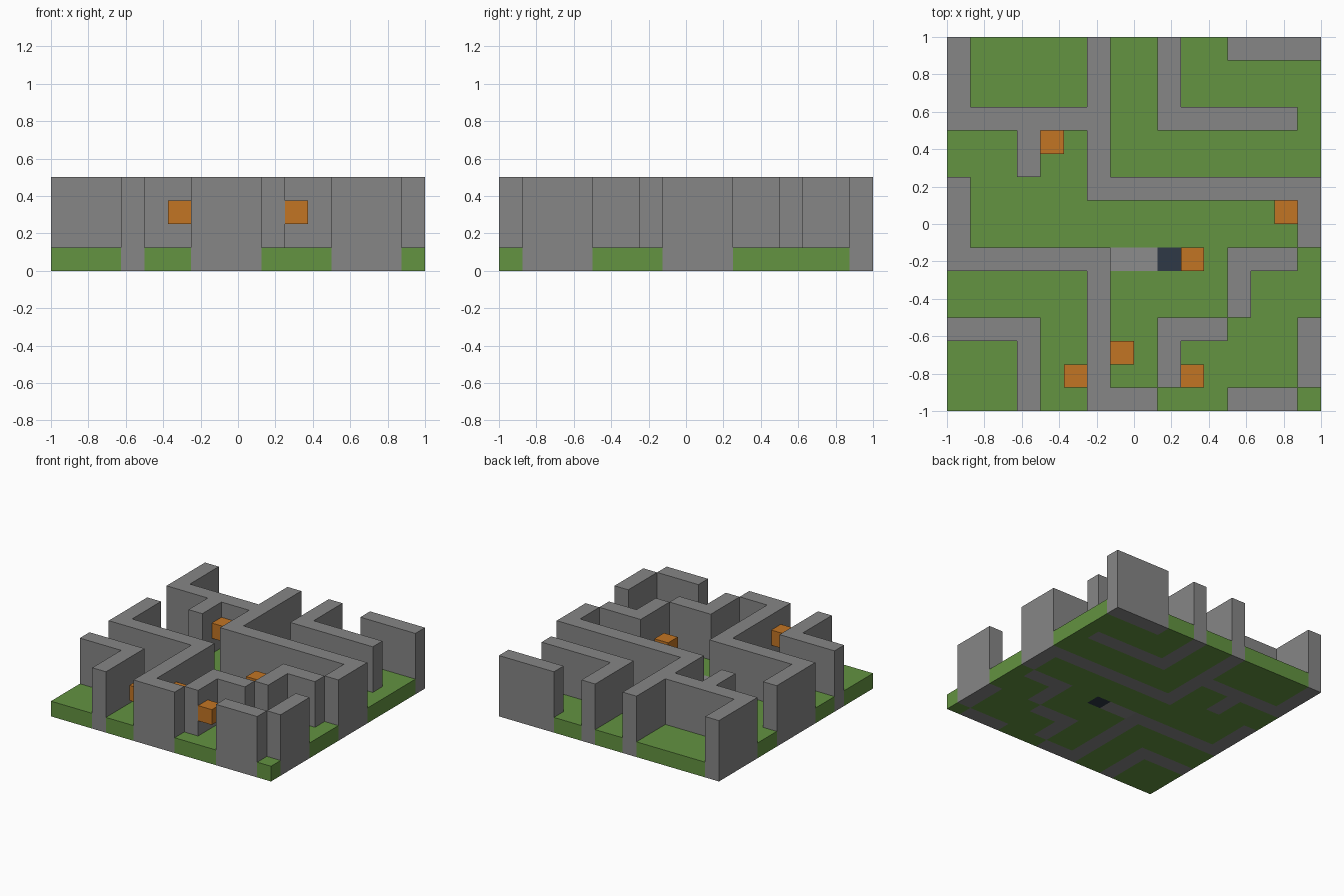
import bpy
import bmesh
import math
from mathutils import Vector

if "Cube" in bpy.data.objects:
    bpy.data.objects.remove(bpy.data.objects["Cube"], do_unlink=True)

# Floor plan, back row first: # wall, t torch, p paving, d dark slab, . grass
PLAN = [
    "#.....#..#..####",
    "#.....#..#......",
    "#.....#..#......",
    "#######..######.",
    "...#t.#.........",
    "...#..#.........",
    "#.....##########",
    "#.............t#",
    "#..............#",
    "#######ppdt.###.",
    "......#.....#...",
    "......#.....#...",
    "####..#..###...#",
    "...#..#t.#.....#",
    "...#.t#..#t....#",
    "...#..###...###.",
]
CELL = 2 / len(PLAN)
WALL_LAYERS = 4
TORCH_LAYER = 2


def make_material(name, rgb):
    linear = [(v / 255 / 12.92) if v < 11 else ((v / 255 + 0.055) / 1.055) ** 2.4 for v in rgb]
    mat = bpy.data.materials.new(name)
    mat.use_nodes = True
    mat.diffuse_color = (*linear, 1)
    mat.node_tree.nodes["Principled BSDF"].inputs["Base Color"].default_value = (*linear, 1)
    return mat


# Sort the plan into block positions for each part
parts = {"maze_walls": set(), "grass_floor": set(), "paving": set(),
         "dark_slab": set(), "torches": set()}
for row, line in enumerate(reversed(PLAN)):
    for col, mark in enumerate(line):
        if mark == "#":
            parts["maze_walls"].update((col, row, k) for k in range(WALL_LAYERS))
            continue
        ground = {"p": "paving", "d": "dark_slab"}.get(mark, "grass_floor")
        parts[ground].add((col, row, 0))
        if mark == "t":
            parts["torches"].add((col, row, TORCH_LAYER))
solid = set().union(*parts.values())


def build_part(name, blocks, mat):
    """Skin the exposed sides of a set of blocks and merge flat areas."""
    bm = bmesh.new()
    for block in blocks:
        for axis in range(3):
            for sign in (-1, 1):
                step = Vector((0, 0, 0))
                step[axis] = sign
                beside = tuple(int(b + s) for b, s in zip(block, step))
                if beside in solid:
                    continue
                u, v = Vector((0, 0, 0)), Vector((0, 0, 0))
                u[(axis + 1) % 3] = 0.5
                v[(axis + 2) % 3] = 0.5 * sign
                mid = Vector(block) + Vector((0.5, 0.5, 0.5)) + step * 0.5
                corners = [mid - u - v, mid + u - v, mid + u + v, mid - u + v]
                bm.faces.new([bm.verts.new(c * CELL - Vector((1, 1, 0))) for c in corners])
    bmesh.ops.remove_doubles(bm, verts=bm.verts, dist=CELL / 100)
    bmesh.ops.dissolve_limit(bm, angle_limit=math.radians(1), verts=bm.verts, edges=bm.edges)
    mesh = bpy.data.meshes.new(name)
    bm.to_mesh(mesh)
    bm.free()
    mesh.materials.append(mat)
    obj = bpy.data.objects.new(name, mesh)
    bpy.context.collection.objects.link(obj)


colours = {
    "maze_walls": make_material("stone grey", (134, 134, 134)),
    "grass_floor": make_material("grass green", (99, 147, 65)),
    "paving": make_material("pale grey", (140, 140, 140)),
    "dark_slab": make_material("dark navy", (46, 56, 70)),
    "torches": make_material("torch orange", (194, 117, 36)),
}
for part_name, part_blocks in parts.items():
    build_part(part_name, part_blocks, colours[part_name])
